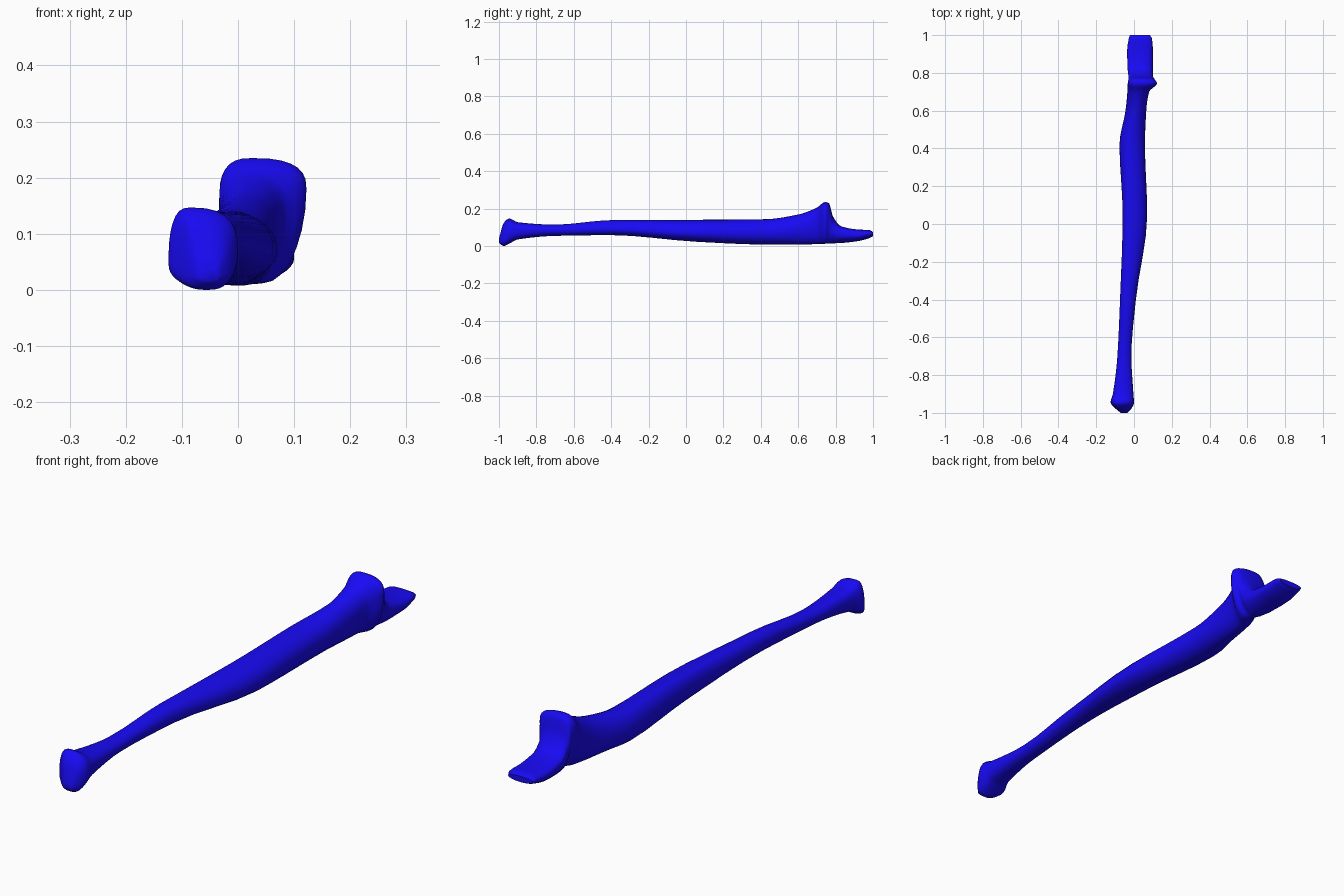
import bpy, bmesh, math

if "Cube" in bpy.data.objects:
    bpy.data.objects.remove(bpy.data.objects["Cube"])

# Cross-sections along the bone:
# y, left x, right x, bottom z, top z, x of crest, z of left edge, z of right edge
SECTIONS = [
    # wrist end
    (-1.0, -.07, -.035, .016, .04, -.055, .025, .025),
    (-.975, -.10, -.012, 0, .122, -.08, .04, .04),
    (-.945, -.124, 0, .012, .147, -.085, .05, .07),
    (-.90, -.112, -.003, .035, .127, -.08, .08, .08),
    (-.70, -.088, -.014, .054, .114, -.055, .085, .085),
    # shaft
    (-.40, -.074, .01, .058, .138, -.04, .10, .09),
    (.05, -.06, .07, .023, .14, -.03, .09, .07),
    (.42, -.077, .058, .008, .143, -.02, .07, .07),
    (.60, -.045, .065, .008, .168, .01, .07, .09),
    # raised process and notch
    (.70, -.035, .08, .010, .205, .02, .10, .13),
    (.745, -.033, .122, .012, .235, .025, .17, .18),
    (.765, -.03, .11, .013, .228, .025, .16, .17),
    (.785, -.03, .10, .014, .16, .03, .10, .08),
    (.83, -.035, .10, .016, .105, .03, .08, .06),
    # elbow tip
    (.92, -.036, .10, .026, .088, .03, .065, .055),
    (.98, -.028, .095, .042, .085, .03, .065, .065),
    (1.0, -.022, .085, .052, .075, .03, .065, .065),
]
SIDES = 28
STEPS = 4


def slope(k, c):
    """Tangent of column c at section k, limited so that nothing overshoots."""
    if k in (0, len(SECTIONS) - 1):
        return None
    p, q, r = SECTIONS[k - 1:k + 2]
    d0 = (q[c] - p[c]) / (q[0] - p[0])
    d1 = (r[c] - q[c]) / (r[0] - q[0])
    return 2 * d0 * d1 / (d0 + d1) if d0 * d1 > 0 else 0


def between(k, t):
    """Section at fraction t between sections k and k + 1."""
    a, b = SECTIONS[k], SECTIONS[k + 1]
    h = b[0] - a[0]
    out = [a[0] + h * t]
    for c in range(1, 8):
        chord = (b[c] - a[c]) / h
        m0, m1 = slope(k, c), slope(k + 1, c)
        m0 = chord if m0 is None else m0
        m1 = chord if m1 is None else m1
        out.append(a[c] * (2*t**3 - 3*t**2 + 1) + b[c] * (3*t**2 - 2*t**3)
                   + h * (m0 * (t**3 - 2*t**2 + t) + m1 * (t**3 - t**2)))
    return out


def ring(bm, y, x0, x1, z0, z1, crest, zl, zr):
    """Rounded outline through the four extreme points of a section."""
    # Square at the ends, round on the shaft, blended between
    blend = max(0, min(1, (y + .9) / .15, (.75 - y) / .15))
    top = .75 + .2 * blend
    bottom = top if y < .5 else 1.0
    low = (x0 + x1) / 2
    verts = []
    for i in range(SIDES):
        a = 2 * math.pi * i / SIDES
        c, s = math.cos(a), math.sin(a)
        power = top if s >= 0 else bottom
        u, v = abs(c) ** power, abs(s) ** power
        mid = crest + (low - crest) * (1 - s) / 2
        side = zr if c >= 0 else zl
        side += ((zl + zr) / 2 - side) * (1 - abs(c))
        x = mid + u * ((x1 if c >= 0 else x0) - mid)
        z = side + v * ((z1 if s >= 0 else z0) - side)
        verts.append(bm.verts.new((x, y, z)))
    return verts


# Loft the bone
bm = bmesh.new()
rings = [ring(bm, *between(k, i / STEPS))
         for k in range(len(SECTIONS) - 1) for i in range(STEPS)]
rings.append(ring(bm, *SECTIONS[-1]))
for a, b in zip(rings, rings[1:]):
    for i in range(SIDES):
        j = (i + 1) % SIDES
        bm.faces.new((a[i], a[j], b[j], b[i]))
bm.faces.new(rings[0])
bm.faces.new(rings[-1])
bmesh.ops.recalc_face_normals(bm, faces=bm.faces)

mesh = bpy.data.meshes.new("forearm_bone")
bm.to_mesh(mesh)
bm.free()
bone = bpy.data.objects.new("forearm_bone", mesh)
bpy.context.collection.objects.link(bone)

# Blue finish and smooth shading
mat = bpy.data.materials.new("blue")
mat.diffuse_color = (0.009, 0.003, 0.9, 1)
mat.use_nodes = True
mat.node_tree.nodes["Principled BSDF"].inputs["Base Color"].default_value = mat.diffuse_color
mesh.materials.append(mat)
bpy.context.view_layer.objects.active = bone
bone.select_set(True)
bpy.ops.object.shade_smooth_by_angle(angle=math.radians(60))
